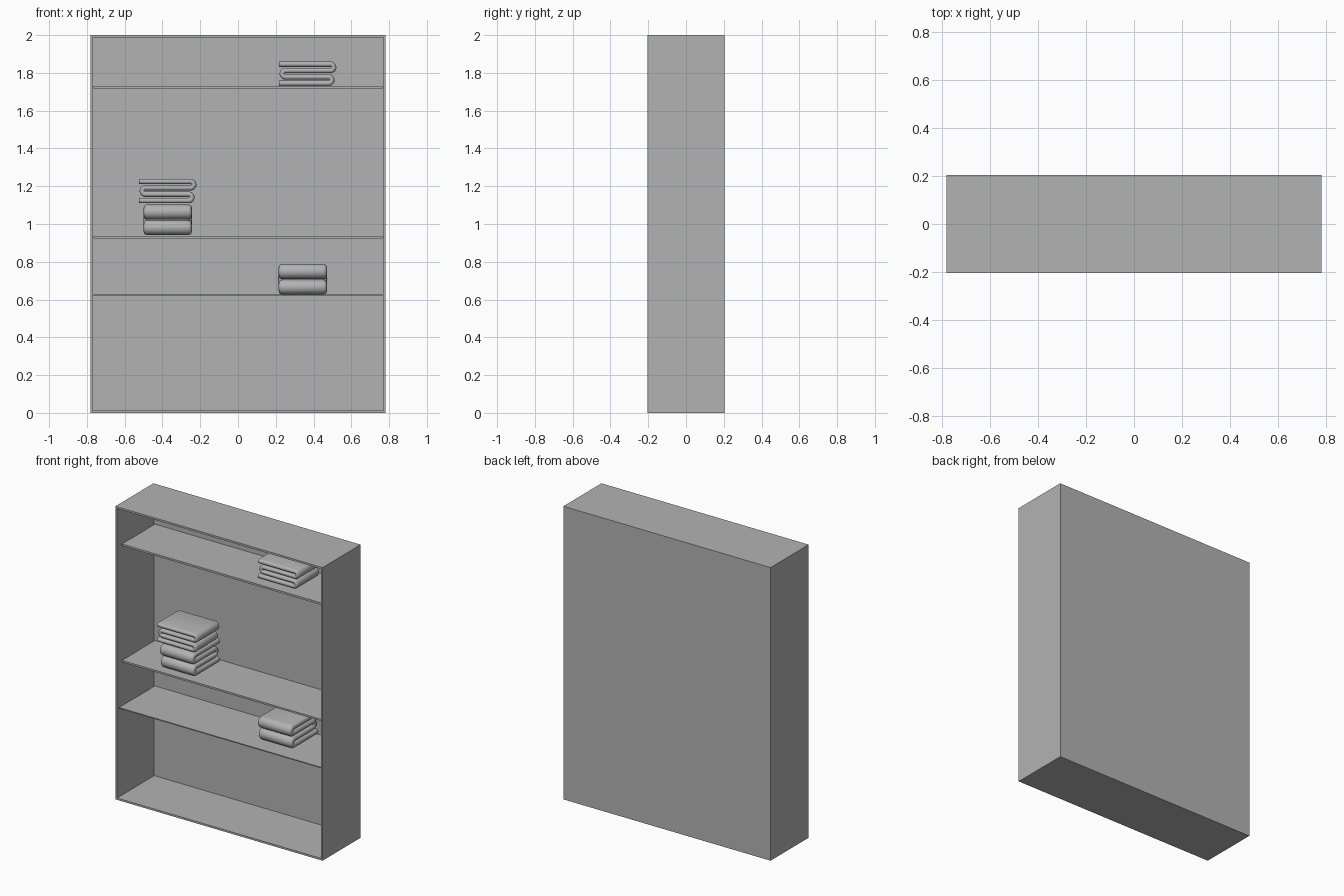
import bpy, bmesh, math
from mathutils import Vector, Matrix

cube = bpy.data.objects.get("Cube")
if cube:
    bpy.data.objects.remove(cube, do_unlink=True)

grey = bpy.data.materials.new("matte grey")
grey.use_nodes = True
colour = (0.45, 0.45, 0.45, 1)
grey.diffuse_color = colour
grey.node_tree.nodes["Principled BSDF"].inputs["Base Color"].default_value = colour

WIDTH, DEPTH, HEIGHT = 1.564, 0.41, 2.0
BOARD, BACK = 0.018, 0.01


def finish(bm, name, smooth=False):
    bmesh.ops.recalc_face_normals(bm, faces=bm.faces)
    mesh = bpy.data.meshes.new(name)
    bm.to_mesh(mesh)
    bm.free()
    mesh.materials.append(grey)
    if smooth:
        mesh.shade_smooth()
        mesh.set_sharp_from_angle(angle=math.radians(40))
    obj = bpy.data.objects.new(name, mesh)
    bpy.context.collection.objects.link(obj)
    return obj


def box(size, centre):
    bm = bmesh.new()
    bmesh.ops.create_cube(bm, size=1, matrix=Matrix.Translation(centre) @ Matrix.Diagonal((*size, 1)))
    return bm


# Cabinet carcass: a block hollowed out from its front face
bm = box((WIDTH, DEPTH, HEIGHT), (0, 0, HEIGHT / 2))
bm.normal_update()
front = min(bm.faces, key=lambda f: f.calc_center_median().y)
bmesh.ops.inset_region(bm, faces=[front], thickness=BOARD)
pushed = bmesh.ops.extrude_face_region(bm, geom=[front])["geom"]
bmesh.ops.translate(bm, vec=(0, DEPTH - BACK, 0),
                    verts=[v for v in pushed if isinstance(v, bmesh.types.BMVert)])
if front.is_valid:
    bmesh.ops.delete(bm, geom=[front], context="FACES_ONLY")
finish(bm, "cabinet_carcass")

# Shelves: name, top height, thickness, front edge
for name, top, thick, y0 in (("lower_shelf", 0.626, 0.007, -0.19),
                             ("middle_shelf", 0.936, 0.012, -0.16),
                             ("upper_shelf", 1.73, 0.013, -0.16)):
    y1 = DEPTH / 2 - BACK
    finish(box((WIDTH - 2 * BOARD, y1 - y0, thick), (0, (y0 + y1) / 2, top - thick / 2)), name)


def fold_path(length, thick, pitch):
    """Centre line of a cloth folded back and forth into four layers, with normals."""
    r, pts, steps = pitch / 2, [], 10
    z = thick / 2 + 3 * pitch
    right, left = length - r - thick / 2, r + thick / 2 + 0.004
    pts.append((Vector((0, 0, z)), Vector((0, 0, 1))))
    for cx, side in ((right, 1), (left, -1), (right - 0.01, 1)):
        for i in range(steps + 1):
            a = math.pi * i / steps
            d = Vector((side * math.sin(a), 0, math.cos(a)))
            pts.append((Vector((cx, 0, z - r)) + d * r, d * side))
        z -= pitch
    pts.append((Vector((0, 0, z)), Vector((0, 0, -1))))
    return pts


def folded_cloth(name, length, width, thick, pitch, location, turn=0):
    """Sweep a round-edged strip along the fold path; the path starts at the origin."""
    h = thick / 2
    section = []
    for side in (1, -1):
        for i in range(7):
            a = math.pi * i / 6
            section.append((side * (width / 2 - h + h * math.sin(a)), side * h * math.cos(a)))
    bm = bmesh.new()
    rings = [[bm.verts.new(p + n * v + Vector((0, u, 0))) for u, v in section]
             for p, n in fold_path(length, thick, pitch)]
    for a, b in zip(rings, rings[1:]):
        for i in range(len(a)):
            j = (i + 1) % len(a)
            bm.faces.new((a[i], a[j], b[j], b[i]))
    bm.faces.new(rings[0])
    bm.faces.new(rings[-1])
    obj = finish(bm, name, smooth=True)
    obj.location = location
    obj.rotation_euler.z = turn


# Thin cloths fold towards +x, thick ones fold towards the front
thin = dict(length=0.305, width=0.245, thick=0.028, pitch=0.0337)
puffy = dict(length=0.295, width=0.255, thick=0.037, pitch=0.0415, turn=-math.pi / 2)
folded_cloth("upper_folded_cloth", location=(0.216, 0.03, 1.731), **thin)
folded_cloth("middle_top_folded_cloth", location=(-0.525, 0.0, 1.11), **thin)
folded_cloth("middle_bottom_folded_cloth", location=(-0.372, 0.155, 0.942), **puffy)
folded_cloth("lower_folded_cloth", location=(0.343, 0.19, 0.627), **puffy)
